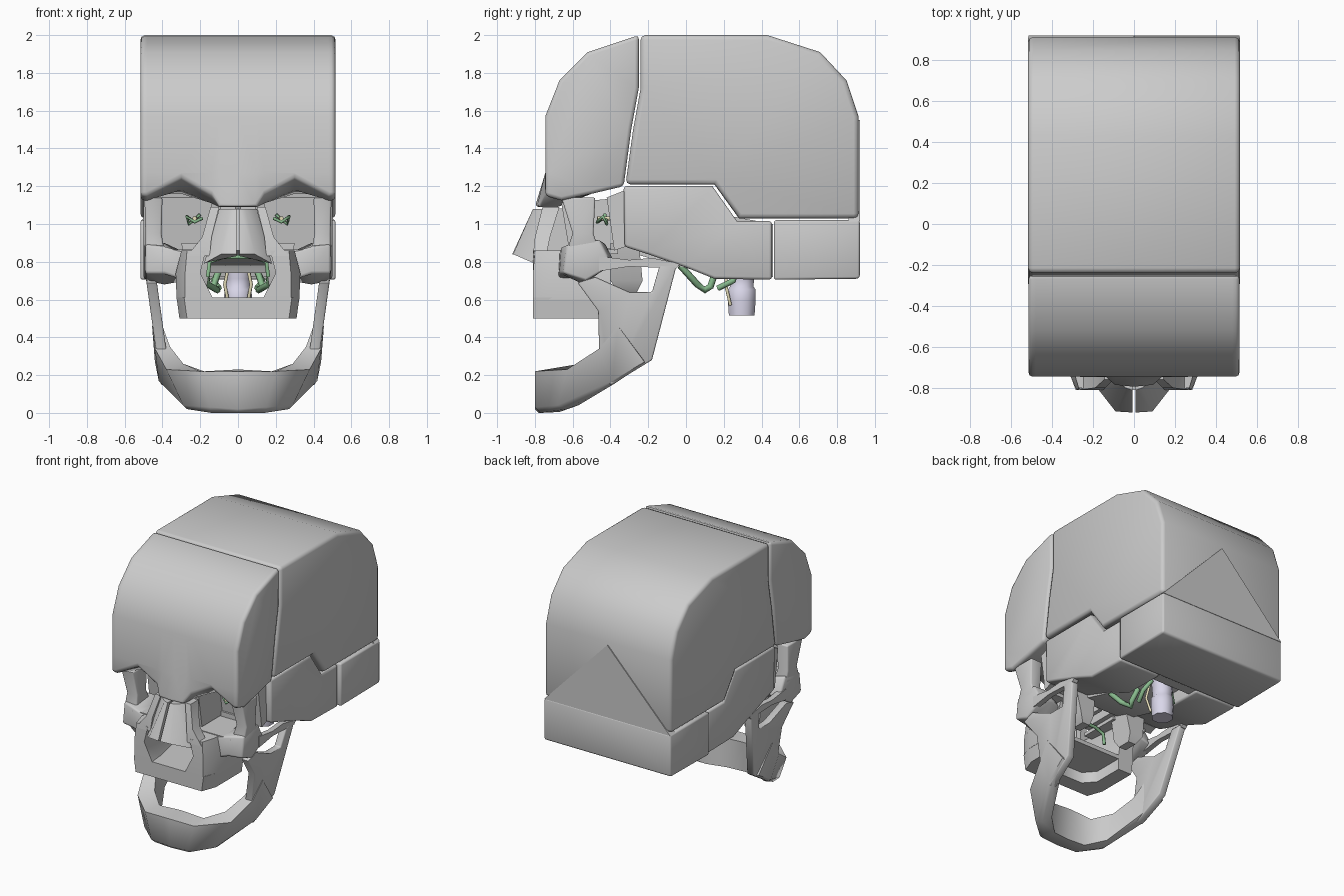
import bpy, bmesh, math
from mathutils import Vector

if "Cube" in bpy.data.objects:
    bpy.data.objects.remove(bpy.data.objects["Cube"])


def finish(ob, color=None, angle=50):
    bpy.ops.object.select_all(action='DESELECT')
    ob.select_set(True)
    bpy.context.view_layer.objects.active = ob
    if ob.type == 'MESH':
        bpy.ops.object.shade_smooth_by_angle(angle=math.radians(angle))
    if color:
        m = bpy.data.materials.get(color[0]) or bpy.data.materials.new(color[0])
        m.diffuse_color = color[1]
        m.use_nodes = True
        m.node_tree.nodes["Principled BSDF"].inputs["Base Color"].default_value = m.diffuse_color
        ob.data.materials.append(m)
    return ob


def loft(name, rings, bevel=0.0, mirror=True, cap_start=True, color=None):
    """Skin equal-length rings of points, cap the ends, mirror over x = 0."""
    bm = bmesh.new()
    vs = [[bm.verts.new(p) for p in r] for r in rings]
    n = len(rings[0])
    for a, b in zip(vs, vs[1:]):
        for i in range(n):
            bm.faces.new((a[i], a[(i + 1) % n], b[(i + 1) % n], b[i]))
    if cap_start:
        bm.faces.new(vs[0])
    bm.faces.new(vs[-1])
    bmesh.ops.recalc_face_normals(bm, faces=bm.faces)
    if bevel:
        edges = [e for e in bm.edges if len(e.link_faces) == 2 and e.calc_face_angle() > 1.05]
        bmesh.ops.bevel(bm, geom=edges, offset=bevel, segments=2, profile=0.5,
                        affect='EDGES', clamp_overlap=True)
    # make sure an open half points outward before mirroring
    c = sum((v.co for v in bm.verts), Vector()) / len(bm.verts)
    if sum((f.calc_center_median() - c).dot(f.normal) * f.calc_area() for f in bm.faces) < 0:
        bmesh.ops.reverse_faces(bm, faces=bm.faces)
    me = bpy.data.meshes.new(name)
    bm.to_mesh(me)
    bm.free()
    ob = bpy.data.objects.new(name, me)
    bpy.context.collection.objects.link(ob)
    if mirror:
        ob.modifiers.new("mirror", 'MIRROR')
    return finish(ob, color)


def side(name, profile, x0, x1, bevel=0.0):
    """Extrude a (y, z) profile sideways from x0 to x1 and mirror it."""
    return loft(name, [[(x, y, z) for y, z in profile] for x in (x0, x1)],
                bevel, cap_start=x0 > 0)


def flat(name, levels, bevel=0.0, cap=True):
    """Stack (z, [(x, y)...]) outlines."""
    return loft(name, [[(x, y, z) for x, y in pts] for z, pts in levels], bevel)


def rect(x0, x1, y0, y1):
    return [(x0, y0), (x1, y0), (x1, y1), (x0, y1)]


def tube(name, pts, r, color):
    for s in (1, -1):
        cu = bpy.data.curves.new(name, 'CURVE')
        cu.dimensions = '3D'
        cu.bevel_depth, cu.bevel_resolution, cu.use_fill_caps = r, 1, True
        sp = cu.splines.new('POLY')
        sp.points.add(len(pts) - 1)
        for p, q in zip(sp.points, pts):
            p.co = (q[0] * s, q[1], q[2], 1)
        ob = bpy.data.objects.new(name, cu)
        bpy.context.collection.objects.link(ob)
        finish(ob, color)


GREEN = ("green", (0.25, 0.5, 0.27, 1))
YELLOW = ("yellow", (0.8, 0.74, 0.5, 1))
PURPLE = ("purple", (0.7, 0.68, 0.82, 1))

# Frontal bone: dome profile, brow edge rising over each orbit
rings = []
for x, by, bz, uy, uz in [(0, -.80, 1.09, -.68, 1.09), (.10, -.79, 1.09, -.68, 1.09),
                          (.14, -.75, 1.155, -.66, 1.11), (.30, -.745, 1.245, -.62, 1.18),
                          (.48, -.745, 1.15, -.66, 1.125), (.515, -.745, 1.15, -.66, 1.125)]:
    rings.append([(x, y, z) for y, z in [
        (-.25, 2), (-.52, 1.91), (-.67, 1.76), (-.745, 1.57), (-.745, 1.27), (by, bz),
        (uy, uz), (-.5, 1.16), (-.33, 1.2), (-.29, 1.5), (-.25, 1.72)]])
loft("frontal_bone", rings, .02, cap_start=False)

# Parietal vault
side("parietal_bone", [(-.24, 2), (.43, 2), (.71, 1.91), (.85, 1.76), (.913, 1.57),
                       (.913, 1.03), (.28, 1.03), (.15, 1.21), (-.32, 1.21),
                       (-.28, 1.5), (-.24, 1.72)], 0, .517, .025)

# Occipital: low box with a triangular rear plate reaching up the back
side("occipital_bone", [(.465, 1.02), (.92, 1.02), (.92, .715), (.90, .71), (.465, .705)],
     0, .517, .012)
loft("occipital_peak", [[(-.515, y, 1.015), (.515, y, 1.015), (0, y, 1.55)]
                        for y in (.86, .92)], mirror=False)

# Temporal bones and skull base
side("temporal_bone", [(-.33, 1.2), (.14, 1.2), (.27, 1.015), (.455, 1.015), (.455, .705),
                       (.15, .71), (0, .77), (-.2, .84), (-.325, .88)], .16, .5, .015)
side("skull_base", [(-.34, 1.15), (.46, 1.0), (.46, .72), (.38, .72), (.36, .8), (.2, .8),
                    (.1, .74), (-.34, .86)], 0, .2)
side("sphenoid_wing", [(-.42, 1.14), (-.32, 1.18), (-.32, .88), (-.38, .86)], .13, .46)
flat("pterygoid_plate", [(.64, rect(.17, .23, -.36, -.26)), (.70, rect(.16, .27, -.40, -.23)),
                         (.90, rect(.13, .30, -.40, -.25))])

# Orbit inner walls
side("ethmoid_bone", [(-.66, 1.11), (-.33, 1.14), (-.33, .87), (-.62, .87)], .09, .14)
side("nasal_septum", [(-.7, 1.08), (-.35, 1.1), (-.35, .86), (-.76, .86)], 0, .015)

# Nasal bones: flared hood with a fine middle gap
loft("nasal_bone", [
    [(.008, -.81, 1.08), (.04, -.80, 1.08), (.10, -.75, 1.08), (.09, -.70, 1.08), (.008, -.76, 1.08)],
    [(.008, -.92, .84), (.09, -.915, .84), (.18, -.80, .79), (.15, -.78, .80), (.008, -.88, .83)]])

# Upper jaw: dental arch, side walls round the nose opening, palate, frontal process
flat("upper_dental_arch", [
    (z, [(-.0, -.81), (.27 + d, -.81), (.31 + d, -.7), (.31 + d, -.4), (.2, -.4),
         (.2, -.62), (.13, -.7), (0, -.7)]) for z, d in ((.5, 0), (.61, .015))])
flat("maxilla_wall", [
    (.60, [(.13, -.81), (.28, -.81), (.325, -.7), (.325, -.4), (.2, -.4), (.14, -.7)]),
    (.74, [(.20, -.81), (.28, -.81), (.33, -.7), (.33, -.4), (.22, -.4), (.21, -.7)]),
    (.86, [(.17, -.81), (.27, -.80), (.30, -.7), (.30, -.4), (.2, -.4), (.18, -.7)])])
flat("palate", [(.58, rect(0, .24, -.72, -.4)), (.61, rect(0, .24, -.72, -.4))])
flat("maxilla_frontal_process", [(.83, rect(.15, .27, -.81, -.74)), (.93, rect(.14, .19, -.80, -.72)),
                                 (1.09, rect(.10, .145, -.76, -.67))])
flat("orbit_floor", [(.84, rect(.12, .40, -.66, -.36)), (.865, rect(.12, .40, -.66, -.36))])

# Cheek bones and arches
cheek = [(.28, [(-.68, .70), (-.67, .85), (-.46, .85), (-.42, .78), (-.5, .70)]),
         (.39, [(-.67, .74), (-.66, .88), (-.43, .90), (-.38, .80), (-.54, .68)]),
         (.49, [(-.65, .74), (-.63, .89), (-.46, .92), (-.39, .78), (-.53, .70)])]
loft("cheek_bone", [[(x, y, z) for y, z in p] for x, p in cheek], .012)
flat("cheek_frontal_process", [(.86, rect(.39, .49, -.63, -.46)), (.95, rect(.405, .49, -.60, -.49)),
                               (1.14, rect(.40, .495, -.66, -.48))], .01)
side("cheek_arch", [(-.46, .83), (-.3, .81), (-.18, .82), (-.03, .79), (-.05, .765),
                    (-.3, .775), (-.46, .75)], .455, .495)

# Lower jaw: curved body and leaning ramus
loft("jaw_body", [
    [(0, -.78, .0), (0, -.80, .02), (0, -.80, .22), (0, -.66, .23), (0, -.68, .005)],
    [(.14, -.77, .0), (.15, -.80, .03), (.2, -.80, .22), (.18, -.66, .22), (.13, -.67, .005)],
    [(.27, -.63, .02), (.29, -.68, .04), (.38, -.63, .23), (.29, -.56, .26), (.24, -.57, .04)],
    [(.40, -.37, .16), (.42, -.39, .17), (.44, -.46, .34), (.36, -.44, .35), (.36, -.34, .19)],
    [(.42, -.22, .26), (.44, -.22, .27), (.455, -.36, .46), (.40, -.36, .46), (.40, -.22, .28)]],
    cap_start=False)
ramus = [(-.46, .33), (-.40, .145), (-.18, .28), (-.05, .78), (-.14, .78), (-.18, .64),
         (-.30, .64), (-.48, .72), (-.575, .69), (-.465, .54)]
loft("jaw_ramus", [[(.42 + .14 * (z - .23) - t, y, z) for y, z in ramus] for t in (0, .055)], .008)

# Brain stem and cord passing through the base
octo = [(math.cos((i + .5) * math.pi / 4) * 1.08, math.sin((i + .5) * math.pi / 4) * 1.08) for i in range(8)]
loft("brain_stem", [[(x * r, .295 + y * r, z) for x, y in octo] for z, r in
                    [(.515, .068), (.60, .074), (.655, .072), (.67, .062), (.71, .066), (.82, .075)]],
     mirror=False, color=PURPLE)

# Vessels and nerves under the base and in the orbits
tube("base_vessel", [(.10, .16, .76), (.13, .13, .67), (.11, .10, .65), (.16, .06, .68), (.18, -.03, .78)], .018, GREEN)
tube("stem_vessel", [(.08, .28, .78), (.13, .25, .70), (.10, .17, .66)], .016, GREEN)
tube("palate_vessel", [(0, -.5, .825), (.08, -.5, .825), (.15, -.5, .80), (.16, -.5, .72)], .012, GREEN)
tube("orbit_vessel", [(.19, -.44, 1.03), (.23, -.47, 1.01), (.27, -.44, 1.04), (.26, -.42, 1.0), (.20, -.43, 1.05)], .009, GREEN)
tube("stem_nerve", [(.05, .22, .78), (.07, .21, .68), (.05, .235, .57)], .009, YELLOW)
tube("orbit_nerve", [(.23, -.47, 1.03), (.21, -.3, 1.03)], .012, YELLOW)
